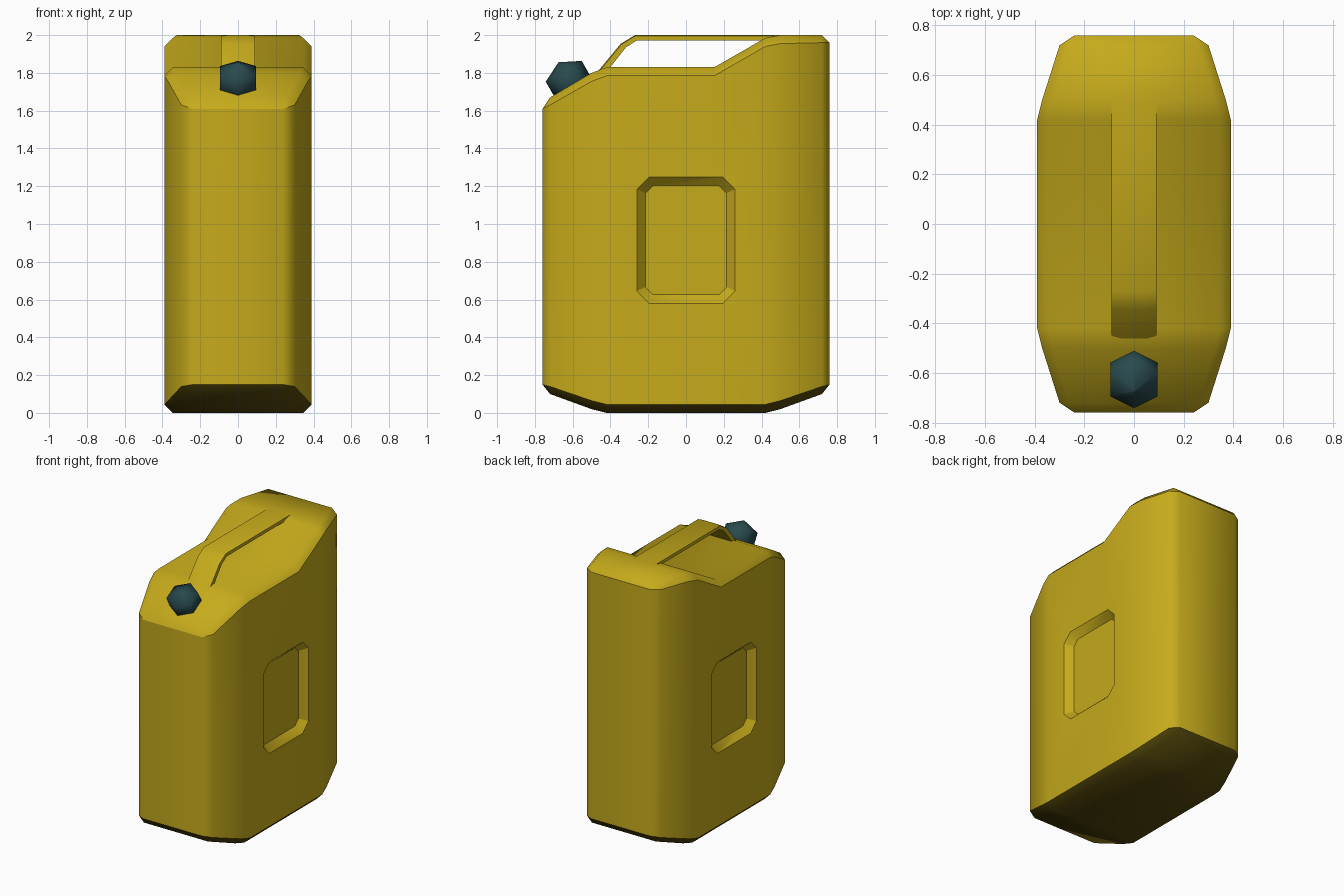
import bpy, bmesh, math
from mathutils import Matrix, Vector

if "Cube" in bpy.data.objects:
    bpy.data.objects.remove(bpy.data.objects["Cube"])


def material(name, rgb):
    m = bpy.data.materials.new(name)
    m.diffuse_color = (*rgb, 1)
    m.use_nodes = True
    m.node_tree.nodes["Principled BSDF"].inputs["Base Color"].default_value = m.diffuse_color
    return m


yellow = material("mustard yellow", (0.56, 0.405, 0.011))
brown = material("dark olive underside", (0.09, 0.064, 0.003))
teal = material("dark teal", (0.022, 0.068, 0.075))


def loft(name, sections, mat, angle=40):
    """Skin a list of equal-length closed sections and cap both ends."""
    bm = bmesh.new()
    rings = [[bm.verts.new(p) for p in s] for s in sections]
    n = len(rings[0])
    for a, b in zip(rings, rings[1:]):
        for i in range(n):
            j = (i + 1) % n
            bm.faces.new((a[i], a[j], b[j], b[i]))
    bm.faces.new(rings[0])
    bm.faces.new(rings[-1])
    bmesh.ops.remove_doubles(bm, verts=bm.verts[:], dist=1e-5)
    bmesh.ops.recalc_face_normals(bm, faces=bm.faces[:])
    me = bpy.data.meshes.new(name)
    bm.to_mesh(me)
    bm.free()
    me.materials.append(mat)
    ob = bpy.data.objects.new(name, me)
    bpy.context.collection.objects.link(ob)
    bpy.ops.object.select_all(action='DESELECT')
    ob.select_set(True)
    bpy.context.view_layer.objects.active = ob
    bpy.ops.object.shade_smooth_by_angle(angle=math.radians(angle))
    return ob


# Can body: chamfered sections (y, half width, bottom, top, chamfer)
stations = [
    (-0.76, 0.24, 0.15, 1.61, 0.0),
    (-0.72, 0.30, 0.10, 1.67, 0.04),
    (-0.50, 0.37, 0.02, 1.80, 0.045),
    (-0.42, 0.39, 0.0, 1.83, 0.045),
    (0.15, 0.39, 0.0, 1.83, 0.045),
    (0.42, 0.39, 0.0, 1.985, 0.045),
    (0.50, 0.37, 0.02, 2.0, 0.045),
    (0.72, 0.30, 0.10, 2.0, 0.04),
    (0.76, 0.24, 0.15, 1.96, 0.0),
]
body = loft("can_body", [
    [(-w + c, y, b), (w - c, y, b), (w, y, b + c), (w, y, t - c),
     (w - c, y, t), (-w + c, y, t), (-w, y, t - c), (-w, y, b + c)]
    for y, w, b, t, c in stations], yellow)


# Recessed side panels, cut with tapered octagons
def octagon(x, hy, hz, c, zc=0.915):
    pts = [(hy, hz - c), (hy - c, hz), (c - hy, hz), (-hy, hz - c),
           (-hy, c - hz), (c - hy, -hz), (hy - c, -hz), (hy, c - hz)]
    return [(x, y, zc + z) for y, z in pts]


for side in (-1, 1):
    cutter = loft("panel_cutter", [
        octagon(side * 0.34, 0.215, 0.288, 0.04),
        octagon(side * 0.40, 0.269, 0.344, 0.07)], yellow)
    cutter.hide_render = True
    mod = body.modifiers.new("panel", 'BOOLEAN')
    mod.operation = 'DIFFERENCE'
    mod.solver = 'EXACT'
    mod.object = cutter
    bpy.context.view_layer.objects.active = body
    bpy.ops.object.modifier_apply(modifier=mod.name)
    bpy.data.objects.remove(cutter)

# Dark underside, and crisp edges only where upright walls end
body.data.materials.clear()
body.data.materials.append(yellow)
body.data.materials.append(brown)
bm = bmesh.new()
bm.from_mesh(body.data)
bm.normal_update()
for f in bm.faces:
    f.smooth = True
    under = f.normal.z < -0.1 and f.calc_center_median().z < 0.2
    f.material_index = 1 if under else 0
for e in bm.edges:
    if len(e.link_faces) == 2:
        a, b = (abs(f.normal.z) < 0.1 for f in e.link_faces)
        e.smooth = a == b and (not a or e.calc_face_angle(0) < math.radians(40))
bm.to_mesh(body.data)
bm.free()

# Carrying handle: bevelled strap swept along a bent path (top y,z then under y,z)
path = [((-0.49, 1.78), (-0.44, 1.78)),
        ((-0.345, 1.955), (-0.318, 1.935)),
        ((-0.27, 2.0), (-0.26, 1.972)),
        ((0.50, 2.0), (0.50, 1.972))]
sections = []
for top, under in path:
    top, under = Vector(top), Vector(under)
    edge = top.lerp(under, 0.15)
    sections.append([(x, *p) for x, p in (
        (-0.09, under), (-0.09, edge), (-0.05, top),
        (0.05, top), (0.09, edge), (0.09, under))])
loft("carrying_handle", sections, yellow, 50)

# Hexagonal screw cap with a shallow peak, tilted to the front slope
rings = []
for r, z in ((0.08, -0.14), (0.11, -0.09), (0.11, 0.0), (0.002, 0.054)):
    rings.append([(r * math.sin(k * math.pi / 3), r * math.cos(k * math.pi / 3), z)
                  for k in range(6)])
cap = loft("screw_cap", rings, teal, 80)
cap.data.transform(Matrix.Translation((0, -0.6475, 1.8085))
                   @ Matrix.Rotation(math.radians(30), 4, 'X'))
